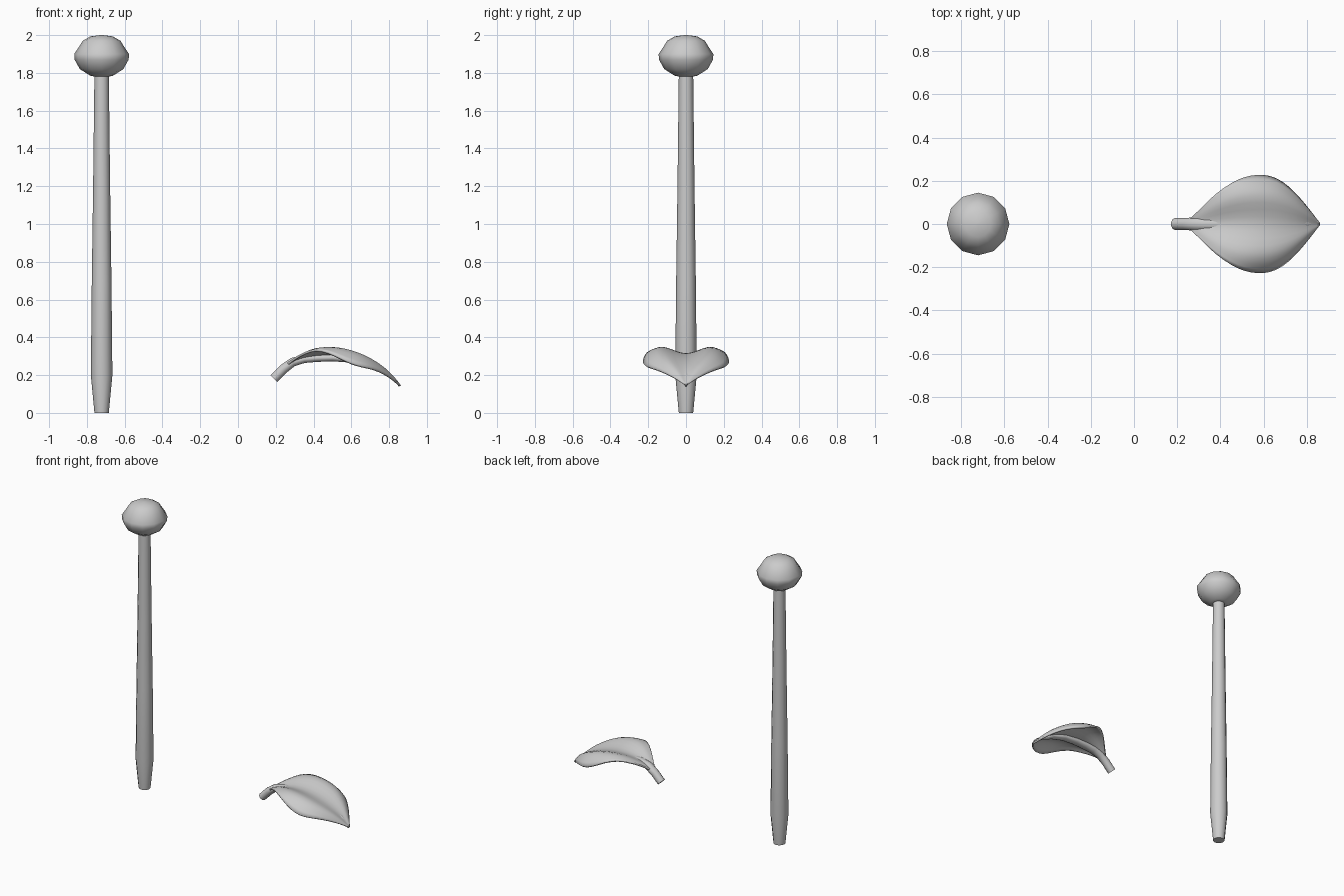
import bpy
from math import cos, sin, pi, atan2


def make(name, verts, faces, angle=60):
    me = bpy.data.meshes.new(name)
    me.from_pydata(verts, [], faces)
    me.update()
    ob = bpy.data.objects.new(name, me)
    bpy.context.collection.objects.link(ob)
    bpy.ops.object.select_all(action='DESELECT')
    ob.select_set(True)
    bpy.context.view_layer.objects.active = ob
    bpy.ops.object.shade_smooth_by_angle(angle=angle * pi / 180)
    return ob


def loft(name, rings):
    n = len(rings[0])
    verts = [v for r in rings for v in r]
    faces = [(k * n + i, k * n + (i + 1) % n, (k + 1) * n + (i + 1) % n, (k + 1) * n + i)
             for k in range(len(rings) - 1) for i in range(n)]
    faces += [tuple(range(n))[::-1], tuple(range(len(verts) - n, len(verts)))]
    return make(name, verts, faces)


def lathe(name, x, profile, n=12):
    return loft(name, [[(x + r * cos(2 * pi * i / n), r * sin(2 * pi * i / n), z)
                        for i in range(n)] for r, z in profile])


# Tapered stem and bulbous head
lathe("stem", -0.722, [(0.038, 0), (0.057, 0.2), (0.052, 0.7), (0.045, 1.2), (0.038, 1.8)])
lathe("stem_head", -0.722, [(0.035, 1.78), (0.06, 1.785), (0.115, 1.82), (0.143, 1.87),
                            (0.145, 1.9), (0.115, 1.945), (0.1, 1.97), (0.06, 1.993), (0.008, 2.0)])

# Leaf blade: x, half width, midrib z, hump z, edge z
stations = [(0.26, 0.027, 0.262, 0.262, 0.265), (0.30, 0.062, 0.283, 0.292, 0.295),
            (0.35, 0.115, 0.297, 0.322, 0.322), (0.41, 0.165, 0.306, 0.347, 0.343),
            (0.48, 0.208, 0.310, 0.357, 0.325), (0.54, 0.226, 0.308, 0.354, 0.294),
            (0.60, 0.230, 0.299, 0.341, 0.264), (0.66, 0.216, 0.282, 0.319, 0.247),
            (0.72, 0.174, 0.258, 0.286, 0.236), (0.78, 0.110, 0.223, 0.243, 0.211),
            (0.83, 0.045, 0.182, 0.190, 0.176), (0.862, 0.004, 0.146, 0.147, 0.146)]
verts = []
for x, w, zm, zh, ze in stations:
    for f in (-1, -0.83, -0.58, -0.3, 0, 0.3, 0.58, 0.83, 1):
        a = abs(f)
        z = {0: zm, 0.3: zm + 0.45 * (zh - zm), 0.58: zh,
             0.83: zh + 0.38 * (ze - zh), 1: ze}[a]
        verts.append((x, f * w, z))
faces = [(k * 9 + i, (k + 1) * 9 + i, (k + 1) * 9 + i + 1, k * 9 + i + 1)
         for k in range(len(stations) - 1) for i in range(8)]
blade = make("leaf_blade", verts, faces)
sub = blade.modifiers.new("smooth", 'SUBSURF')
sub.levels = sub.render_levels = 1
sol = blade.modifiers.new("thickness", 'SOLIDIFY')
sol.thickness = 0.012
sol.offset = -1

# Leaf stalk continuing as the midrib: x, z centre, half width, half height
path = [(0.19, 0.181, 0.028, 0.026), (0.24, 0.232, 0.028, 0.027), (0.29, 0.269, 0.031, 0.025),
        (0.35, 0.285, 0.032, 0.022), (0.42, 0.290, 0.032, 0.021), (0.50, 0.292, 0.031, 0.020),
        (0.60, 0.283, 0.028, 0.018), (0.70, 0.253, 0.024, 0.014), (0.80, 0.200, 0.015, 0.009),
        (0.855, 0.147, 0.004, 0.004)]
rings = []
for k, (x, z, w, h) in enumerate(path):
    p, q = path[max(k - 1, 0)], path[min(k + 1, len(path) - 1)]
    t = atan2(q[1] - p[1], q[0] - p[0])
    rings.append([(x - h * sin(a) * sin(t), w * cos(a), z + h * sin(a) * cos(t))
                  for a in (2 * pi * i / 10 for i in range(10))])
loft("leaf_stalk", rings)
